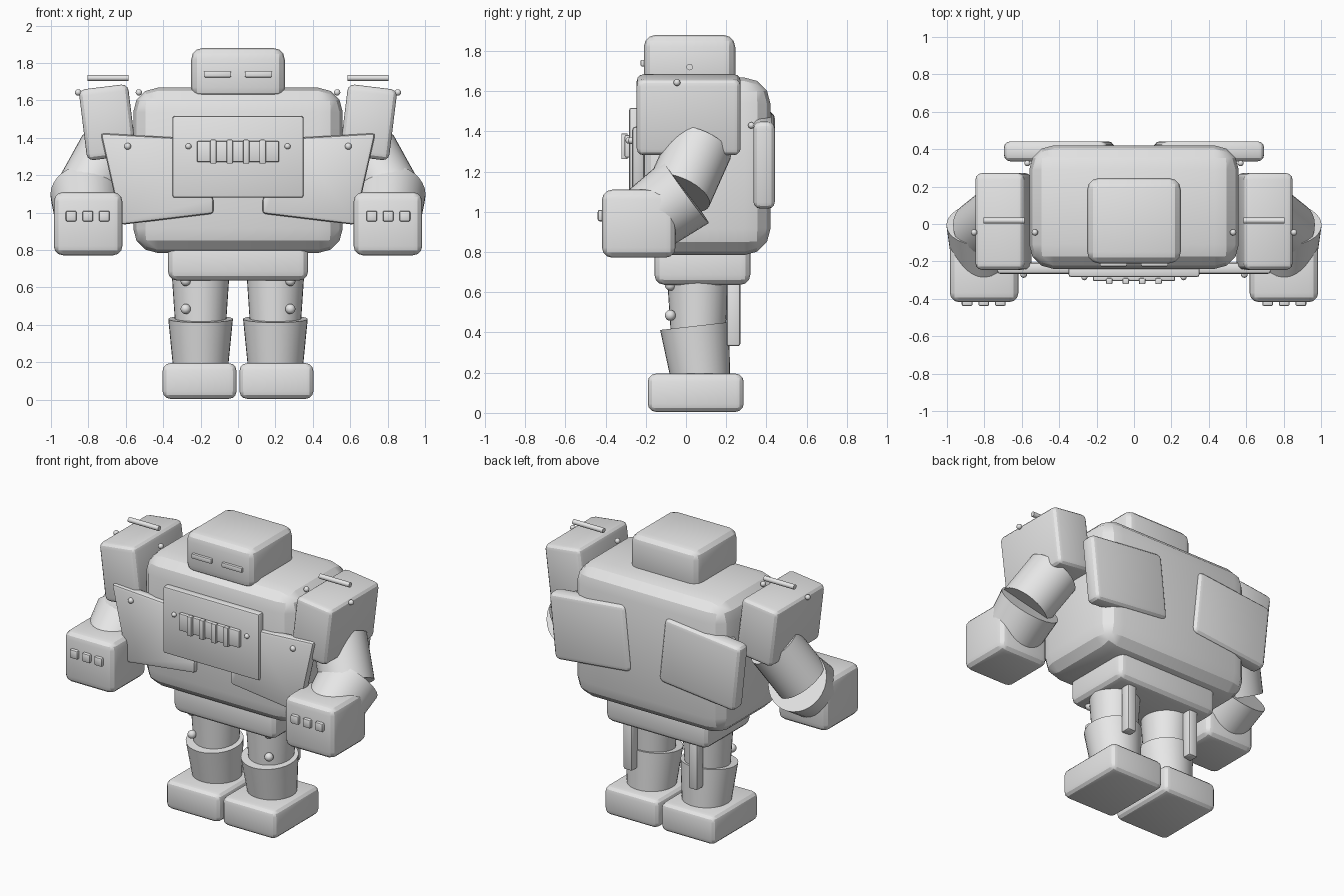
import bpy, bmesh, math
from mathutils import Vector, Matrix

if "Cube" in bpy.data.objects:
    bpy.data.objects.remove(bpy.data.objects["Cube"])

grey = bpy.data.materials.new("plain_grey")
grey.diffuse_color = (0.8, 0.8, 0.8, 1)
grey.use_nodes = True
grey.node_tree.nodes["Principled BSDF"].inputs["Base Color"].default_value = grey.diffuse_color


def finish(name, bm, angle=25):
    bmesh.ops.recalc_face_normals(bm, faces=bm.faces)
    mesh = bpy.data.meshes.new(name)
    bm.to_mesh(mesh)
    bm.free()
    mesh.materials.append(grey)
    ob = bpy.data.objects.new(name, mesh)
    bpy.context.collection.objects.link(ob)
    bpy.ops.object.select_all(action='DESELECT')
    ob.select_set(True)
    bpy.context.view_layer.objects.active = ob
    bpy.ops.object.shade_smooth_by_angle(angle=math.radians(angle))
    return ob


def round_edges(bm, width, segs):
    bmesh.ops.bevel(bm, geom=list(bm.edges), offset=width, segments=segs,
                    profile=0.5, affect='EDGES', clamp_overlap=True)


def box(name, x, y, z, bevel, segs=3, tilt=0):
    """Rounded box from (min, max) ranges, tilted about y by degrees."""
    bm = bmesh.new()
    bmesh.ops.create_cube(bm, size=1)
    bmesh.ops.scale(bm, vec=(x[1] - x[0], y[1] - y[0], z[1] - z[0]), verts=bm.verts)
    round_edges(bm, bevel, segs)
    centre = Vector((sum(x) / 2, sum(y) / 2, sum(z) / 2))
    bm.transform(Matrix.Translation(centre) @ Matrix.Rotation(math.radians(tilt), 4, 'Y'))
    return finish(name, bm)


def limb(name, a, b, r1, r2, segs=32):
    """Tapered cylinder from point a to point b."""
    a, b = Vector(a), Vector(b)
    bm = bmesh.new()
    bmesh.ops.create_cone(bm, cap_ends=True, segments=segs, radius1=r1, radius2=r2,
                          depth=(b - a).length)
    turn = (b - a).to_track_quat('Z', 'Y').to_matrix().to_4x4()
    bm.transform(Matrix.Translation((a + b) / 2) @ turn)
    return finish(name, bm, 35)


def stud(name, pos, r):
    bm = bmesh.new()
    bmesh.ops.create_uvsphere(bm, u_segments=16, v_segments=10, radius=r)
    bm.transform(Matrix.Translation(pos))
    return finish(name, bm, 60)


def plate(name, outline, y0, y1, bevel):
    """Flat panel: an x-z outline extruded along y."""
    bm = bmesh.new()
    face = bm.faces.new([bm.verts.new((x, y0, z)) for x, z in outline])
    res = bmesh.ops.extrude_face_region(bm, geom=[face])
    verts = [v for v in res["geom"] if isinstance(v, bmesh.types.BMVert)]
    bmesh.ops.translate(bm, vec=(0, y1 - y0, 0), verts=verts)
    bmesh.ops.recalc_face_normals(bm, faces=bm.faces)
    round_edges(bm, bevel, 2)
    return finish(name, bm)


# Head, torso and pelvis
box("head", (-0.25, 0.25), (-0.21, 0.245), (1.61, 1.88), 0.06)
box("torso", (-0.56, 0.56), (-0.24, 0.42), (0.785, 1.668), 0.13)
box("pelvis", (-0.375, 0.375), (-0.157, 0.32), (0.637, 0.86), 0.05)

# Chest panel with ribbed grille
box("chest_panel", (-0.35, 0.35), (-0.283, -0.22), (1.08, 1.517), 0.012, 2)
box("grille", (-0.22, 0.22), (-0.305, -0.27), (1.27, 1.383), 0.008, 2)
for i in range(4):
    x = -0.1325 + i * 0.088
    box("grille_rib", (x - 0.017, x + 0.017), (-0.322, -0.29), (1.262, 1.39), 0.006, 2)

for s, side in ((-1, "left"), (1, "right")):
    def span(a, b):
        return (min(s * a, s * b), max(s * a, s * b))

    # Face and chest details
    box(side + "_eye", span(0.037, 0.183), (-0.226, -0.19), (1.724, 1.756), 0.006, 2)
    stud(side + "_panel_stud", (s * 0.265, -0.285, 1.355), 0.016)
    flank = [(0.735, 1.425), (0.625, 0.935), (0.13, 0.995), (0.13, 1.07), (0.3, 1.40)]
    plate(side + "_flank_plate", [(s * x, z) for x, z in flank], -0.268, -0.205, 0.018)
    stud(side + "_flank_stud", (s * 0.59, -0.27, 1.355), 0.018)

    # Back panels
    box(side + "_back_panel", span(0.122, 0.678), (0.335, 0.442), (1.04, 1.475),
        0.035, 3, 6 * s)
    stud(side + "_back_stud", (s * 0.57, 0.325, 1.43), 0.016)

    # Shoulder with top handle and side studs
    box(side + "_shoulder", span(0.565, 0.83), (-0.245, 0.272), (1.292, 1.674),
        0.035, 3, 7 * s)
    limb(side + "_handle", (s * 0.585, 0.018, 1.72), (s * 0.805, 0.018, 1.72),
         0.016, 0.016, 16)
    for x in (0.53, 0.855):
        stud(side + "_shoulder_stud", (s * x, -0.045, 1.643), 0.017)

    # Arm and hand with knuckle plates
    limb(side + "_upper_arm", (s * 0.69, 0.07, 1.33), (s * 0.82, -0.035, 1.095), 0.165, 0.165)
    limb(side + "_forearm", (s * 0.81, 0, 1.10), (s * 0.80, -0.22, 0.94), 0.193, 0.172)
    box(side + "_hand", span(0.618, 0.985), (-0.418, -0.052), (0.772, 1.11), 0.05)
    for x in (0.715, 0.803, 0.892):
        box(side + "_knuckle", span(x - 0.029, x + 0.029), (-0.439, -0.40),
            (0.953, 1.01), 0.01, 2)

    # Leg, foot, knee studs and rear strut
    limb(side + "_thigh", (s * 0.2, 0.06, 0.70), (s * 0.2, 0.06, 0.40), 0.156, 0.136)
    limb(side + "_shin", (s * 0.2, 0.043, 0.432), (s * 0.2, 0.073, 0.17), 0.173, 0.147)
    box(side + "_foot", span(0.008, 0.403), (-0.19, 0.287), (0.005, 0.195), 0.04)
    for z in (0.485, 0.635):
        stud(side + "_knee_stud", (s * 0.28, -0.078, z), 0.027)
    box(side + "_leg_strut", span(0.205, 0.27), (0.202, 0.27), (0.332, 0.68), 0.012, 2)
